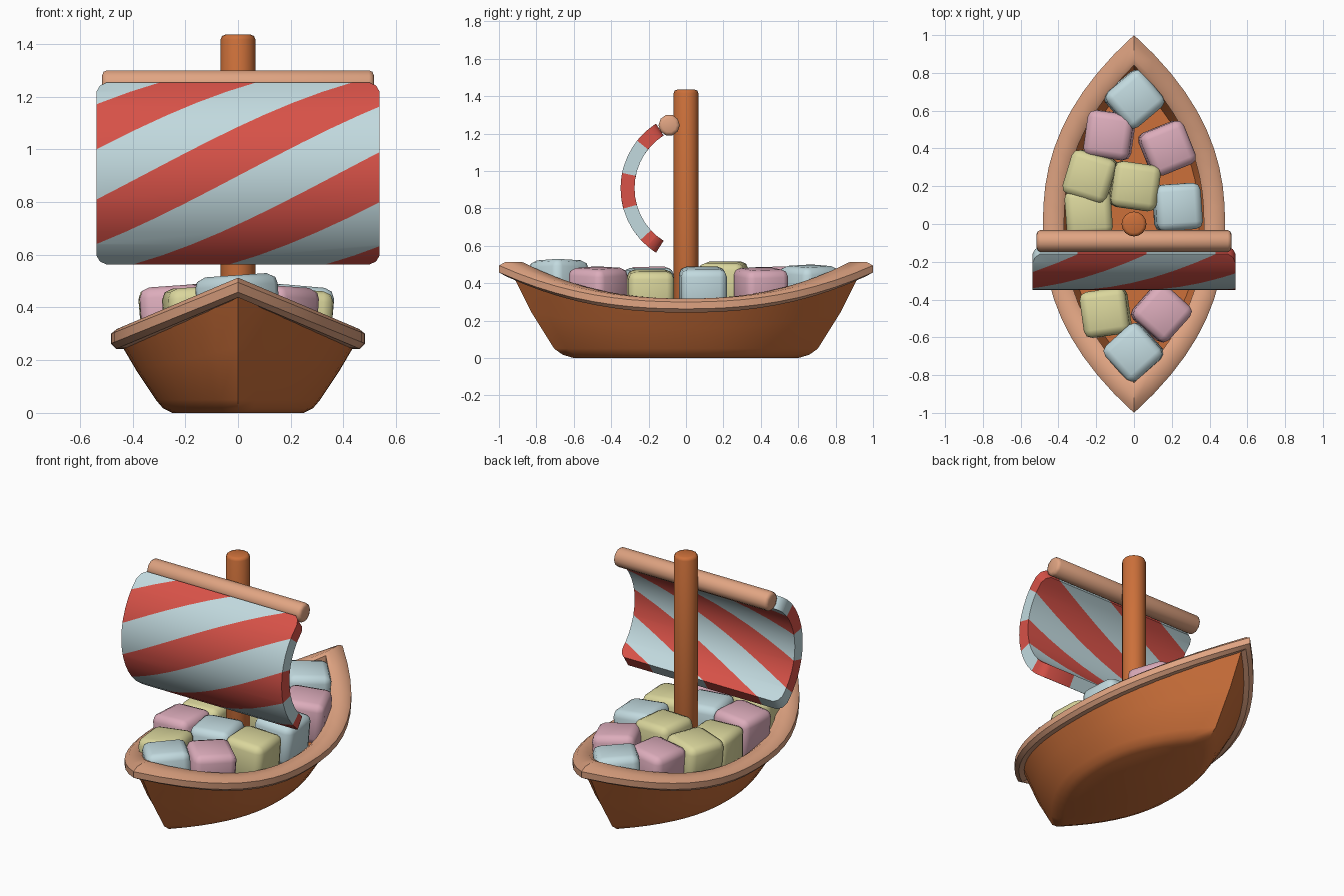
import bpy, bmesh, math
from mathutils import Matrix, Vector

if "Cube" in bpy.data.objects:
    bpy.data.objects.remove(bpy.data.objects["Cube"])


def material(name, r, g, b):
    lin = [((c / 255 + 0.055) / 1.055) ** 2.4 for c in (r, g, b)]
    m = bpy.data.materials.new(name)
    m.diffuse_color = (*lin, 1)
    m.use_nodes = True
    m.node_tree.nodes["Principled BSDF"].inputs["Base Color"].default_value = m.diffuse_color
    return m


WOOD = material("orange wood", 204, 112, 58)
TRIM = material("pale wood", 224, 164, 130)
RED = material("red", 216, 82, 72)
BLUE = material("pale blue", 194, 218, 223)
PINK = material("pink", 220, 172, 187)
YELLOW = material("yellow", 218, 214, 156)


def finish(bm, name, mats, angle=40):
    bmesh.ops.recalc_face_normals(bm, faces=bm.faces)
    me = bpy.data.meshes.new(name)
    bm.to_mesh(me)
    bm.free()
    for m in mats:
        me.materials.append(m)
    for p in me.polygons:
        p.use_smooth = True
    me.set_sharp_from_angle(angle=math.radians(angle))
    ob = bpy.data.objects.new(name, me)
    bpy.context.collection.objects.link(ob)
    return ob


N = 20  # steps along each side of the boat


def boat_ring(bm, half_w, half_l, z, rise):
    """Closed almond-shaped loop, pointed at both ends, rising toward them."""
    ts = [-1 + 2 * i / N for i in range(N + 1)]
    pts = [(1, t) for t in ts] + [(-1, t) for t in ts[-2:0:-1]]
    return [bm.verts.new((s * half_w * (1 - abs(t) ** 2.3), half_l * t,
                          z + rise * abs(t) ** 2.3)) for s, t in pts]


def loft(name, rings, mat, closed):
    bm = bmesh.new()
    loops = [boat_ring(bm, *r) for r in rings]
    pairs = list(zip(loops, loops[1:]))
    if closed:
        pairs.append((loops[-1], loops[0]))
    else:
        bm.faces.new(loops[0])
        bm.faces.new(loops[-1])
    for a, b in pairs:
        for i in range(len(a)):
            j = (i + 1) % len(a)
            bm.faces.new((a[i], a[j], b[j], b[i]))
    return finish(bm, name, [mat])


# Hull: flat bottom, bilge, flared sides, then down inside to the floor
loft("hull", [(0.25, 0.60, 0, 0), (0.285, 0.66, 0.018, 0), (0.312, 0.705, 0.05, 0),
              (0.385, 0.83, 0.16, 0.09), (0.45, 0.935, 0.27, 0.19),
              (0.39, 0.86, 0.27, 0.19), (0.345, 0.77, 0.17, 0)], WOOD, False)

# Rim around the top of the hull
loft("rim", [(w, l, 0.318 + dz, 0.195) for w, l, dz in (
    (0.462, 0.965, -0.075), (0.482, 1.0, -0.055), (0.482, 1.0, -0.018),
    (0.46, 0.965, 0), (0.395, 0.875, 0), (0.37, 0.84, -0.018),
    (0.37, 0.84, -0.075))], TRIM, True)


def rod(name, radius, length, sides, mat, matrix, bevel):
    bm = bmesh.new()
    bmesh.ops.create_cone(bm, cap_ends=True, segments=sides, radius1=radius,
                          radius2=radius, depth=length)
    rims = [e for e in bm.edges if abs(e.verts[0].co.z - e.verts[1].co.z) < 1e-4]
    bmesh.ops.bevel(bm, geom=rims, offset=bevel, segments=2, profile=0.5,
                    affect='EDGES')
    bm.transform(matrix)
    return finish(bm, name, [mat], 46)


# Mast and the spar the sail hangs from
rod("mast", 0.066, 1.265, 16, WOOD, Matrix.Translation((0, 0, 0.8025)), 0.018)
rod("spar", 0.057, 1.03, 10, TRIM,
    Matrix.Translation((0, -0.09, 1.245)) @ Matrix.Rotation(math.pi / 2, 4, 'Y'), 0.018)

# Sail: built flat as (x, radius, angle), cut into stripes, then bent into an arc
HW, A = 0.537, math.radians(57.7)
R_IN, R_OUT = 0.333, 0.408
SLOPE, BAND, START = math.radians(74), math.radians(27), math.radians(13)
bm = bmesh.new()
cx, ca = 0.038, 0.14
corner = [(HW - cx, A), (HW - cx * 0.35, A - ca * 0.35), (HW, A - ca)]
outline = (corner + [(x, -a) for x, a in corner[::-1]]
           + [(-x, -a) for x, a in corner] + [(-x, a) for x, a in corner[::-1]])
face = bm.faces.new([bm.verts.new((x, R_IN, a)) for x, a in outline])
ext = bmesh.ops.extrude_face_region(bm, geom=[face], use_keep_orig=True)
for v in ext["geom"]:
    if isinstance(v, bmesh.types.BMVert):
        v.co.y = R_OUT


def cut(co, no):
    bmesh.ops.bisect_plane(bm, geom=bm.verts[:] + bm.edges[:] + bm.faces[:],
                           dist=1e-5, plane_co=co, plane_no=no)


for i in range(1, 14):
    cut(Vector((0, 0, -A + 2 * A * i / 14)), Vector((0, 0, 1)))
for k in range(-8, 4):
    cut(Vector((-HW, 0, START + k * BAND)), Vector((-SLOPE, 0, 1)).normalized())
for f in bm.faces:
    c = f.calc_center_median()
    band = math.floor((c.z - SLOPE * (c.x + HW) - START) / BAND)
    f.material_index = band % 2
for v in bm.verts:
    x, r, a = v.co
    v.co = (x, 0.058 - r * math.cos(a), 0.908 + r * math.sin(a))
finish(bm, "sail", [RED, BLUE])

# Cargo of rounded blocks: x, y, centre height, turn, tilt, colour
cargo = [
    (0, 0.66, 0.37, 40, 4, BLUE), (-0.13, 0.47, 0.36, -8, -4, PINK),
    (0.175, 0.40, 0.355, 22, 5, PINK), (-0.23, 0.25, 0.36, -17, -5, YELLOW),
    (0.005, 0.20, 0.39, -8, 3, YELLOW), (-0.24, 0.06, 0.34, 4, 0, YELLOW),
    (0.23, 0.09, 0.36, 4, 5, BLUE), (0.23, -0.19, 0.345, 3, 4, YELLOW),
    (0.0, -0.2, 0.36, 10, 0, BLUE), (-0.24, -0.19, 0.36, -4, -4, PINK),
    (-0.15, -0.47, 0.355, 8, -4, YELLOW), (0.145, -0.47, 0.36, 48, 4, PINK),
    (0, -0.68, 0.40, 42, -4, BLUE)]
for i, (x, y, z, turn, tilt, mat) in enumerate(cargo):
    bm = bmesh.new()
    bmesh.ops.create_cube(bm, size=0.245)
    bmesh.ops.bevel(bm, geom=bm.edges[:], offset=0.04, segments=2, profile=0.5,
                    affect='EDGES')
    bm.transform(Matrix.Translation((x, y, z))
                 @ Matrix.Rotation(math.radians(tilt), 4, 'Y')
                 @ Matrix.Rotation(math.radians(turn), 4, 'Z'))
    finish(bm, f"cargo_block_{i + 1}", [mat], 50)
